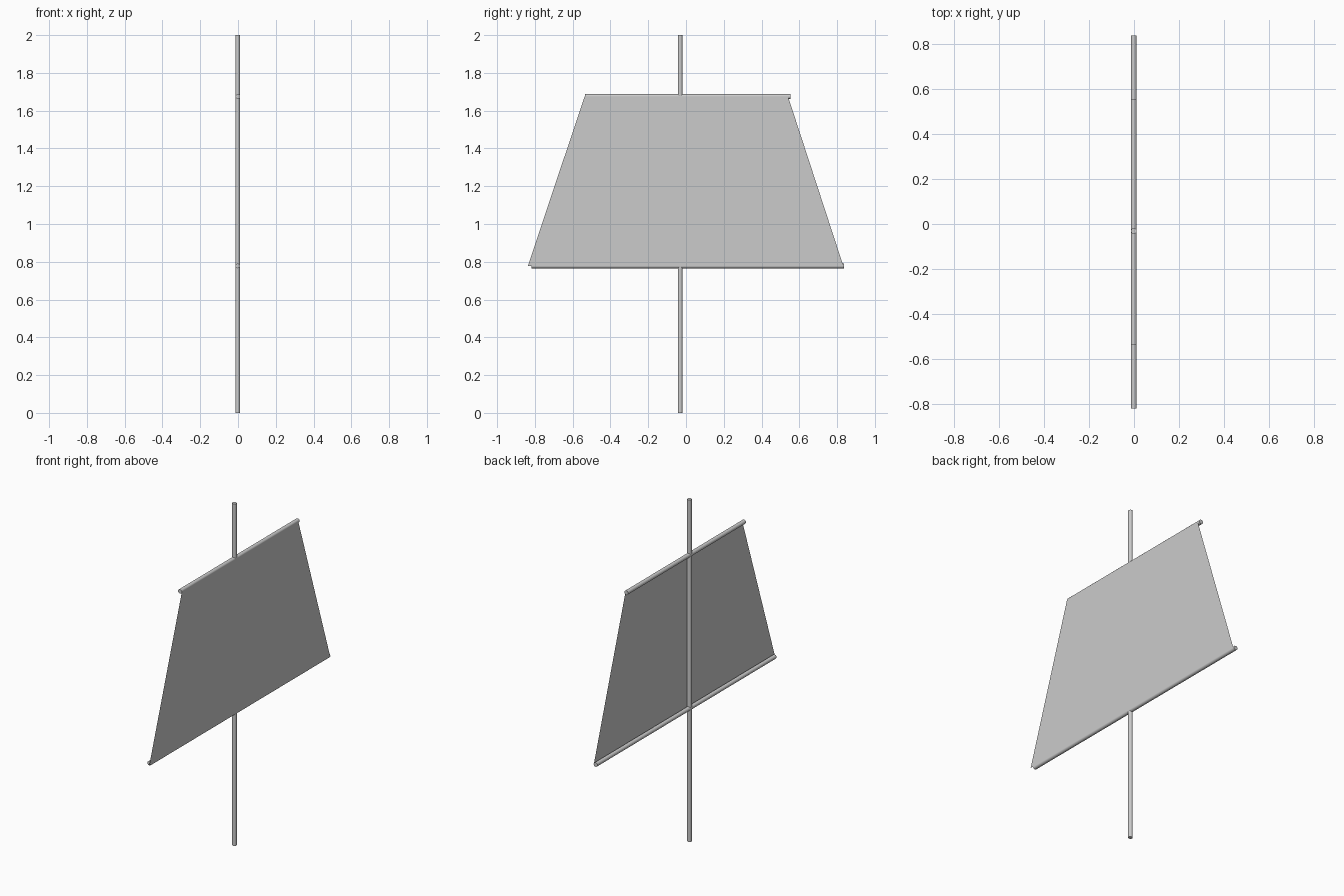
import bpy
import bmesh
from math import radians
from mathutils import Vector

if "Cube" in bpy.data.objects:
    bpy.data.objects.remove(bpy.data.objects["Cube"])

R = 0.0125          # radius of every spar
X = -0.001          # spar centre line
Y_MAST = -0.031
Z_TOP, Z_LOW = 1.675, 0.778


def rod(name, start, end):
    a, b = Vector(start), Vector(end)
    bpy.ops.mesh.primitive_cylinder_add(vertices=12, radius=R, depth=(b - a).length,
                                        location=(a + b) / 2)
    ob = bpy.context.object
    ob.name = name
    ob.rotation_mode = 'QUATERNION'
    ob.rotation_quaternion = (b - a).to_track_quat('Z', 'Y')
    bpy.ops.object.shade_smooth_by_angle(angle=radians(40))
    return ob


# Upright mast and the two crossing yards
rod("mast", (X, Y_MAST, 0), (X, Y_MAST, 2))
rod("upper_yard", (X, -0.535, Z_TOP), (X, 0.553, Z_TOP))
rod("lower_yard", (X, -0.818, Z_LOW), (X, 0.837, Z_LOW))

# Flat tapered sail cloth hanging on the +x side of the spars
mesh = bpy.data.meshes.new("sail")
bm = bmesh.new()
corners = [(-0.837, Z_LOW), (0.833, Z_LOW), (0.54, Z_TOP), (-0.537, Z_TOP)]
bm.faces.new([bm.verts.new((0.0125, y, z)) for y, z in corners])
bm.to_mesh(mesh)
bm.free()
bpy.context.collection.objects.link(bpy.data.objects.new("sail", mesh))
